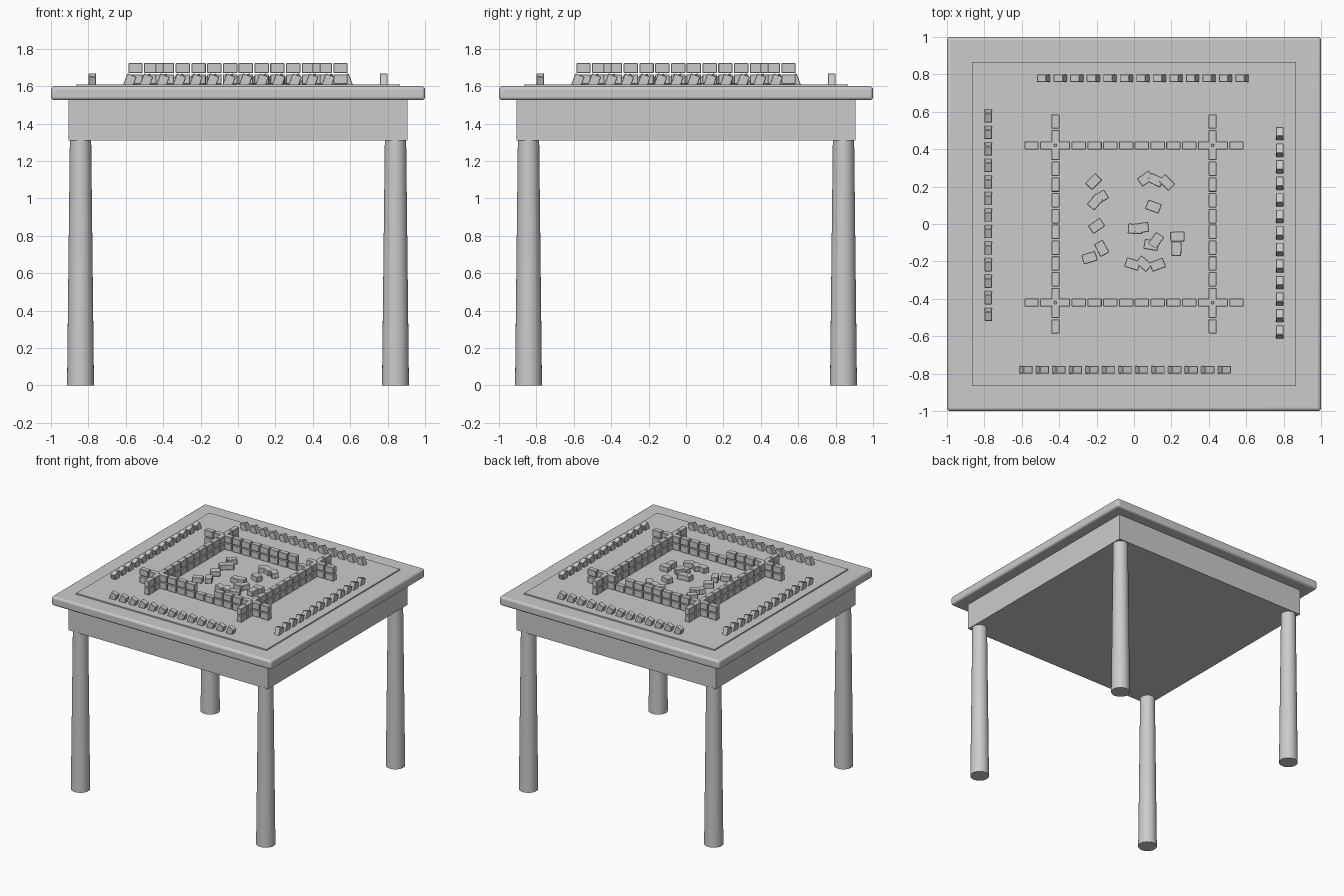
import bpy, bmesh, math
from mathutils import Matrix, Vector

if "Cube" in bpy.data.objects:
    bpy.data.objects.remove(bpy.data.objects["Cube"])

grey = bpy.data.materials.new("light grey")
grey.diffuse_color = (0.6, 0.6, 0.6, 1)
grey.use_nodes = True
grey.node_tree.nodes["Principled BSDF"].inputs["Base Color"].default_value = grey.diffuse_color

MAT_Z = 1.61                          # playing surface height
LONG, TALL, THIN = 0.077, 0.053, 0.042  # tile size


def T(x, y, z):
    return Matrix.Translation((x, y, z))


def R(deg, axis):
    return Matrix.Rotation(math.radians(deg), 4, axis)


def finish(bm, name, bevel=0, segments=1):
    mesh = bpy.data.meshes.new(name)
    bm.to_mesh(mesh)
    bm.free()
    mesh.materials.append(grey)
    ob = bpy.data.objects.new(name, mesh)
    bpy.context.collection.objects.link(ob)
    if bevel:
        mod = ob.modifiers.new("rounded edges", 'BEVEL')
        mod.width = bevel
        mod.segments = segments
    return ob


def boxes(name, placements, size, bevel=0, segments=1):
    """One object holding a box of the given size at each matrix."""
    bm = bmesh.new()
    scale = Matrix.Diagonal((*size, 1))
    for m in placements:
        bmesh.ops.create_cube(bm, size=1, matrix=m @ scale)
    return finish(bm, name, bevel, segments)


def smooth(ob, angle):
    bpy.ops.object.select_all(action='DESELECT')
    ob.select_set(True)
    bpy.context.view_layer.objects.active = ob
    bpy.ops.object.shade_smooth_by_angle(angle=math.radians(angle))


# Table top, apron block and inset playing mat
top = boxes("table_top", [T(0, 0, 1.5625)], (2, 2, 0.075), 0.018, 4)
smooth(top, 40)
boxes("apron", [T(0, 0, 1.42)], (1.81, 1.81, 0.22))
boxes("playing_mat", [T(0, 0, 1.602)], (1.73, 1.73, 0.016))

# Four tapered legs
for i, (sx, sy) in enumerate([(-1, -1), (1, -1), (1, 1), (-1, 1)]):
    bm = bmesh.new()
    bmesh.ops.create_cone(bm, cap_ends=True, segments=32, radius1=0.072,
                          radius2=0.057, depth=1.32,
                          matrix=T(0.842 * sx, 0.842 * sy, 0.66))
    smooth(finish(bm, f"leg_{i + 1}"), 40)

# Each side of the table has a two-layer wall and a leaning hand of tiles
gaps = {0: (6, 7), 2: (3,)}           # upper tiles already drawn
for side, label in enumerate(["front", "right", "back", "left"]):
    turn = R(90 * side, 'Z')
    wall = [turn @ T((i - 6.5) * 0.0843, -0.42, MAT_Z + 0.0265 + 0.06 * layer)
            for layer in range(2) for i in range(14)
            if not (layer and i in gaps.get(side, ()))]
    boxes(f"{label}_wall_tiles", wall, (LONG, THIN, TALL), 0.003)

    # Hand tiles stand on end, tilted, with their feet sunk in the mat
    hand = [turn @ T(-0.58 + 0.0884 * i, -0.779, 1.623) @ R(20, 'Y')
            for i in range(13)]
    boxes(f"{label}_hand_tiles", hand, (TALL, THIN, LONG), 0.003)

# Discarded tiles lying loose in the middle: x, y, turn in degrees
loose = [(-0.216, 0.227, 45), (-0.18, 0.142, 32), (-0.208, 0.118, 50),
         (0.104, 0.093, -20), (-0.2, -0.01, 35), (0.006, -0.026, -3),
         (0.04, -0.02, 8), (0.118, -0.088, 55), (0.092, -0.112, -10),
         (0.232, -0.067, 2), (0.227, -0.132, 88), (-0.238, -0.18, 17),
         (-0.173, -0.13, -62), (-0.008, -0.214, -18), (0.052, -0.212, -40),
         (0.126, -0.218, 20), (0.062, 0.243, 35), (0.115, 0.235, -25),
         (0.175, 0.222, -45)]
boxes("loose_tiles",
      [T(x, y, MAT_Z + THIN / 2 + 0.0003 * (i % 4)) @ R(a, 'Z')
       for i, (x, y, a) in enumerate(loose)], (LONG, TALL, THIN), 0.003)
